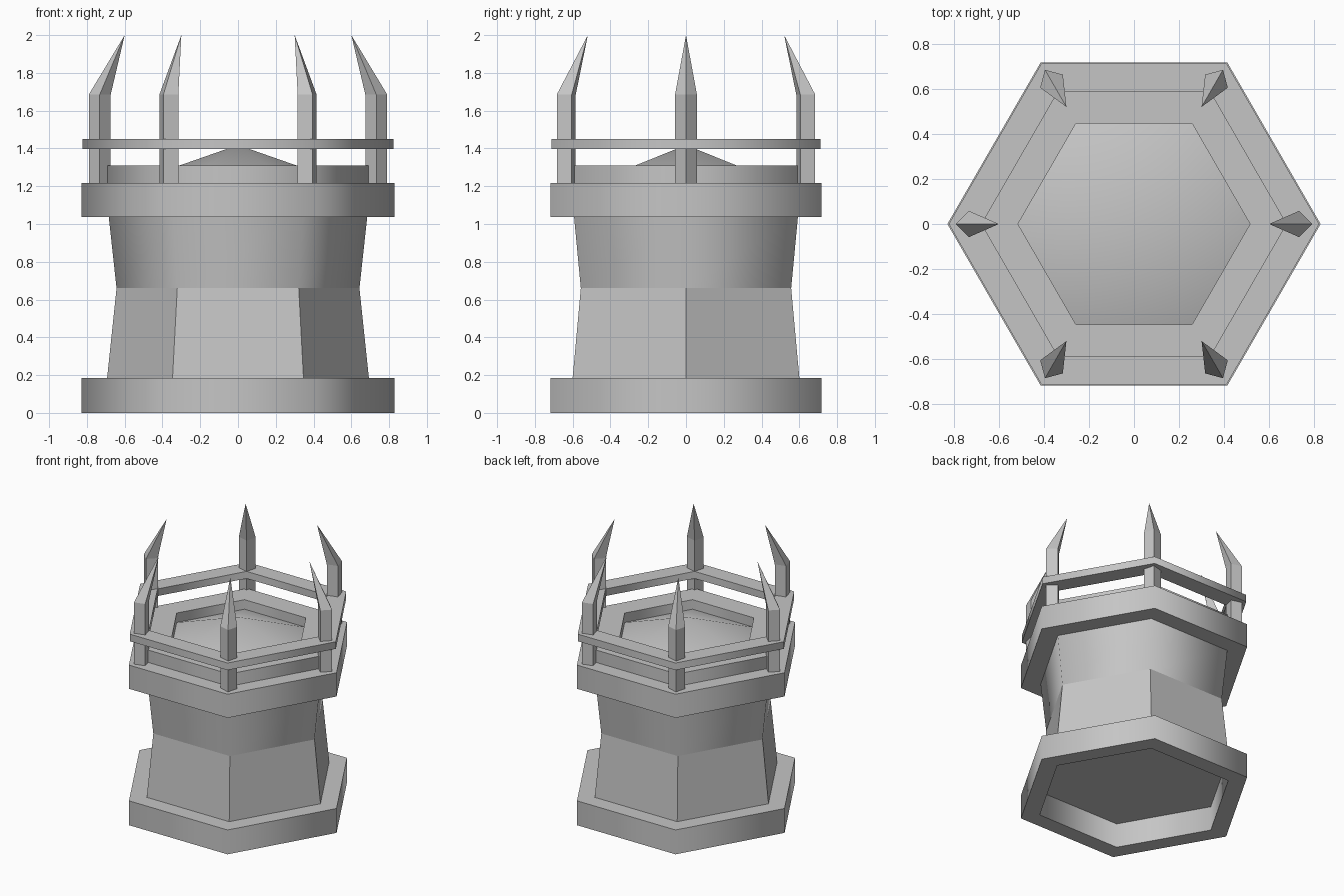
import bpy
import bmesh
from math import cos, sin, radians
from mathutils import Vector

cube = bpy.data.objects.get("Cube")
if cube:
    bpy.data.objects.remove(cube, do_unlink=True)

STONE = (0.56, 0.56, 0.56, 1)
stone = bpy.data.materials.new("grey stone")
stone.use_nodes = True
stone.diffuse_color = STONE
stone.node_tree.nodes["Principled BSDF"].inputs["Base Color"].default_value = STONE


def finish(name, bm, smooth):
    """Turn a bmesh into a named object, optionally smooth around the corners."""
    bmesh.ops.recalc_face_normals(bm, faces=bm.faces)
    mesh = bpy.data.meshes.new(name)
    bm.to_mesh(mesh)
    bm.free()
    mesh.materials.append(stone)
    obj = bpy.data.objects.new(name, mesh)
    bpy.context.collection.objects.link(obj)
    if smooth:
        bpy.ops.object.select_all(action='DESELECT')
        obj.select_set(True)
        bpy.context.view_layer.objects.active = obj
        bpy.ops.object.shade_smooth_by_angle(angle=radians(65))
    return obj


def hexagon(name, profile, closed=False, smooth=True):
    """Sweep a (radius, height) profile around six corners."""
    bm = bmesh.new()
    rings = []
    for r, z in profile:
        if r == 0:
            rings.append([bm.verts.new((0, 0, z))] * 6)
        else:
            rings.append([bm.verts.new((r * cos(radians(60 * k)), r * sin(radians(60 * k)), z))
                          for k in range(6)])
    pairs = list(zip(rings, rings[1:]))
    if closed:
        pairs.append((rings[-1], rings[0]))
    for a, b in pairs:
        for k in range(6):
            n = (k + 1) % 6
            corners = list(dict.fromkeys((a[k], a[n], b[n], b[k])))
            bm.faces.new(corners)
    if not closed:
        for ring, (r, z) in ((rings[0], profile[0]), (rings[-1], profile[-1])):
            if r > 0:
                bm.faces.new(ring)
    return finish(name, bm, smooth)


def spike(name, angle):
    """Diamond post with a point leaning towards the centre."""
    bm = bmesh.new()
    size, middle = 0.058, 0.732
    rings = [[bm.verts.new((middle + size * cos(radians(90 * k)), size * sin(radians(90 * k)), z))
              for k in range(4)] for z in (1.2, 1.685)]
    tip = bm.verts.new((0.6, 0, 2))
    bm.faces.new(rings[0])
    for k in range(4):
        n = (k + 1) % 4
        bm.faces.new((rings[0][k], rings[0][n], rings[1][n], rings[1][k]))
        bm.faces.new((rings[1][k], rings[1][n], tip))
    obj = finish(name, bm, False)
    obj.rotation_euler.z = radians(angle)
    return obj


# Plinth, hollow underneath
hexagon("base_ring", [(0.69, 0), (0.828, 0), (0.828, 0.185), (0.69, 0.185)], closed=True)

# Waisted tower body
hexagon("lower_body", [(0.693, 0.185), (0.643, 0.66)], smooth=False)
hexagon("upper_body", [(0.643, 0.66), (0.684, 1.036)])

# Platform, parapet and low roof
hexagon("platform", [(0.828, 1.036), (0.828, 1.216)])
hexagon("parapet", [(0.7, 1.216), (0.7, 1.31), (0.515, 1.31), (0.515, 1.216)], closed=True)
hexagon("roof", [(0.515, 1.238), (0, 1.418)])

# Rail held by the posts
hexagon("rail", [(0.676, 1.396), (0.822, 1.396), (0.822, 1.45), (0.676, 1.45)], closed=True)

# One spike at each corner
for i in range(6):
    spike(f"spike_{i + 1}", 60 * i)
